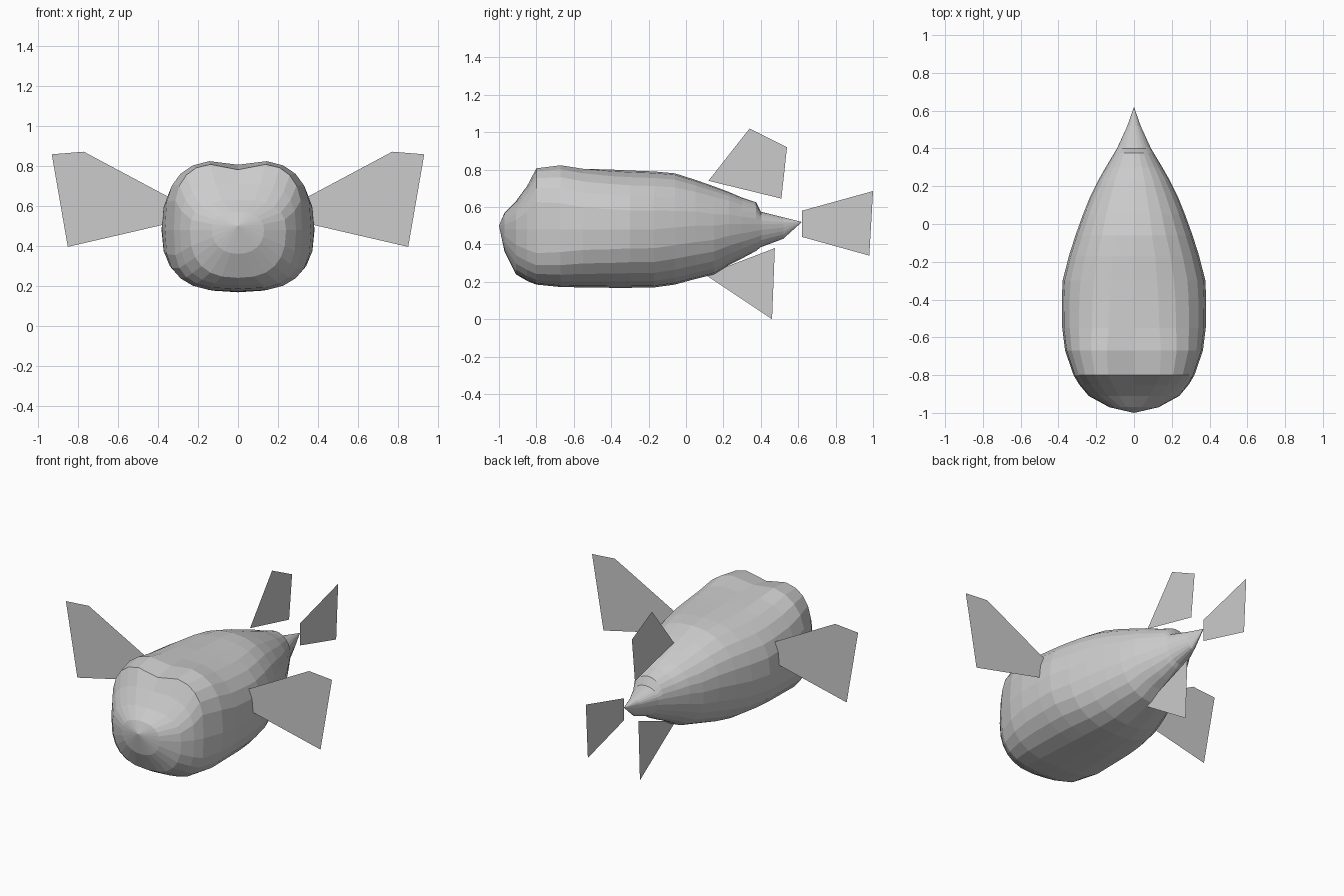
import bpy, bmesh, math

def spow(v, p):
    return math.copysign(abs(v) ** p, v)

def add_object(name, bm):
    bmesh.ops.recalc_face_normals(bm, faces=bm.faces)
    me = bpy.data.meshes.new(name)
    bm.to_mesh(me)
    bm.free()
    ob = bpy.data.objects.new(name, me)
    bpy.context.collection.objects.link(ob)
    return ob

# Body stations: y, half width, top z, bottom z, widest z, squareness, crown dip
STATIONS = [
    (-0.97, 0.13, 0.57, 0.36, 0.48, 2.2, 0.0),
    (-0.91, 0.24, 0.63, 0.24, 0.48, 2.5, 0.0),
    (-0.85, 0.29, 0.72, 0.205, 0.48, 2.9, 0.01),
    (-0.80, 0.32, 0.82, 0.185, 0.48, 3.2, 0.04),
    (-0.67, 0.365, 0.835, 0.172, 0.48, 2.9, 0.03),
    (-0.55, 0.38, 0.815, 0.17, 0.48, 2.6, 0.012),
    (-0.40, 0.382, 0.80, 0.168, 0.48, 2.5, 0.0),
    (-0.30, 0.378, 0.795, 0.168, 0.48, 2.4, 0.0),
    (-0.17, 0.345, 0.79, 0.17, 0.48, 2.4, 0.0),
    (-0.06, 0.31, 0.78, 0.185, 0.49, 2.3, 0.0),
    (0.05, 0.27, 0.745, 0.215, 0.50, 2.3, 0.0),
    (0.15, 0.23, 0.71, 0.24, 0.50, 2.2, 0.0),
    (0.23, 0.19, 0.68, 0.29, 0.51, 2.2, 0.0),
    (0.30, 0.15, 0.65, 0.325, 0.51, 2.1, 0.0),
    (0.375, 0.105, 0.625, 0.365, 0.51, 2.0, 0.0),
    (0.40, 0.09, 0.575, 0.385, 0.51, 2.0, 0.0),
    (0.52, 0.035, 0.545, 0.43, 0.51, 2.0, 0.0),
]
SIDES = 24

bm = bmesh.new()
rings = []
for y, w, top, bot, mid, n, dip in STATIONS:
    ring = []
    for i in range(SIDES):
        a = 2 * math.pi * i / SIDES
        x = w * spow(math.cos(a), 2 / n)
        s = spow(math.sin(a), 2 / n)
        z = mid + s * ((top - mid) if s > 0 else (mid - bot))
        if s > 0:
            z -= dip * math.exp(-(x / 0.1) ** 2)
        ring.append(bm.verts.new((x, y, z)))
    rings.append(ring)
for r0, r1 in zip(rings, rings[1:]):
    for i in range(SIDES):
        j = (i + 1) % SIDES
        bm.faces.new((r0[i], r0[j], r1[j], r1[i]))
# Snout and tail tips
for ring, tip in ((rings[0], (0, -1.0, 0.50)), (rings[-1], (0, 0.62, 0.52))):
    v = bm.verts.new(tip)
    for i in range(SIDES):
        bm.faces.new((ring[i], ring[(i + 1) % SIDES], v))
add_object("body", bm)

def fin(name, points):
    bm = bmesh.new()
    bm.faces.new([bm.verts.new(p) for p in points])
    add_object(name, bm)

# Side fins, mirrored
SIDE = [(0.30, 0.522), (0.85, 0.395), (0.93, 0.857), (0.77, 0.87), (0.33, 0.635)]
for side, s in (("left", 1), ("right", -1)):
    fin(side + "_side_fin", [(s * x, -0.39, z) for x, z in SIDE])

# Fins on the centre plane, as (y, z) outlines
CENTRE = {
    "back_fin": [(0.12, 0.74), (0.51, 0.645), (0.54, 0.92), (0.34, 1.02)],
    "belly_fin": [(0.10, 0.24), (0.46, 0.0), (0.475, 0.38), (0.20, 0.275)],
    "tail_fin": [(0.62, 0.44), (0.98, 0.34), (1.0, 0.685), (0.62, 0.58)],
}
for name, pts in CENTRE.items():
    fin(name, [(0, y, z) for y, z in pts])
